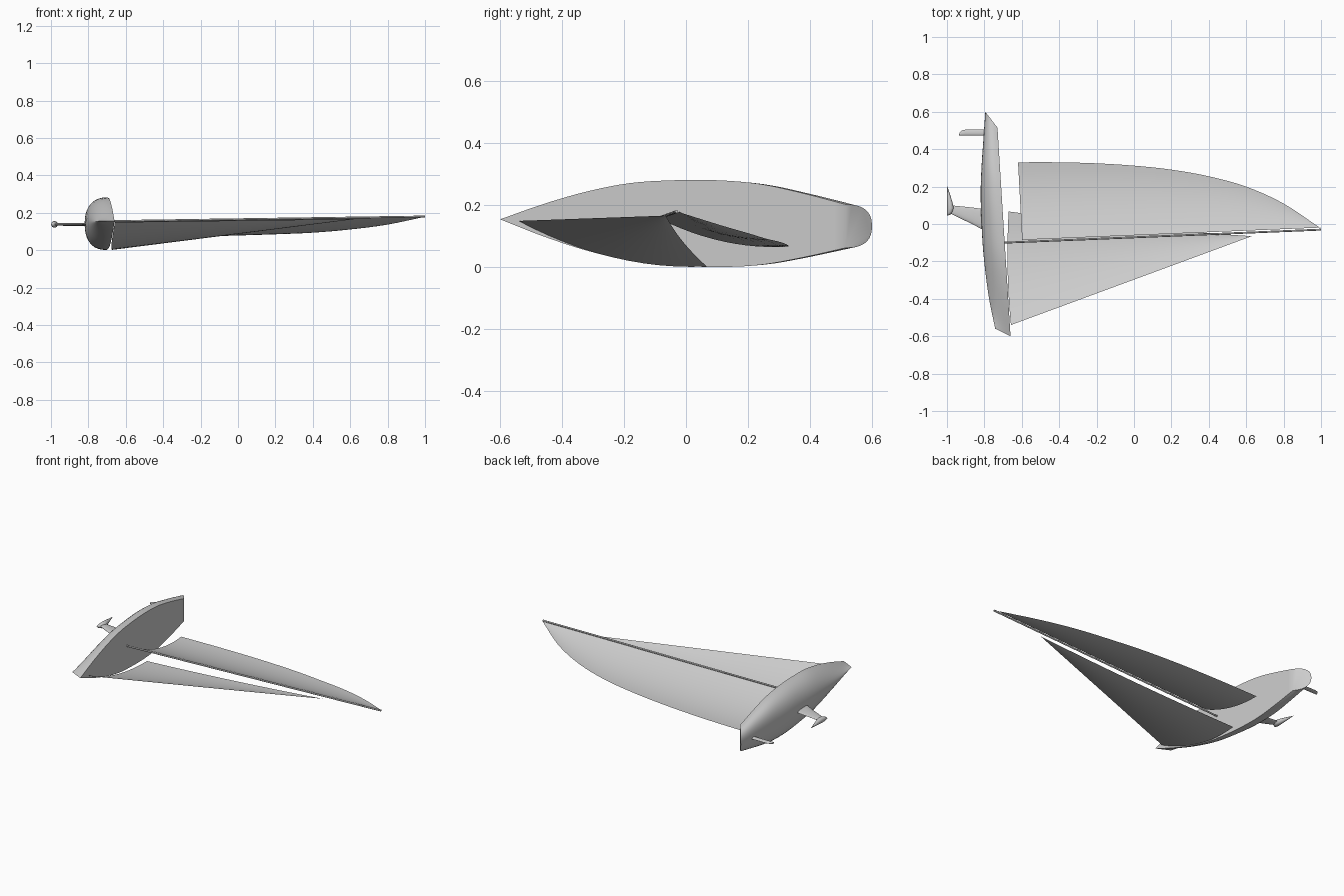
import bpy, bmesh, math
from mathutils import Vector

if "Cube" in bpy.data.objects:
    bpy.data.objects.remove(bpy.data.objects["Cube"])

grey = bpy.data.materials.new("light_grey")
grey.diffuse_color = (0.6, 0.6, 0.6, 1)
grey.use_nodes = True
grey.node_tree.nodes["Principled BSDF"].inputs["Base Color"].default_value = grey.diffuse_color


def spline(vals, t):
    """Smooth value at t (0..1) through evenly spaced values."""
    n = len(vals) - 1
    i = min(int(t * n), n - 1)
    f = t * n - i
    b, c = vals[i], vals[i + 1]
    a = vals[i - 1] if i > 0 else 2 * b - c
    d = vals[i + 2] if i + 2 <= n else 2 * c - b
    return b + 0.5 * f * (c - a + f * (2*a - 5*b + 4*c - d + f * (3*(b - c) + d - a)))


def skin(name, rows, closed=False, caps=False, angle=40):
    """Join rows of points into a surface; closed rows make a tube."""
    bm = bmesh.new()
    vs = [[bm.verts.new(p) for p in r] for r in rows]
    n = len(rows[0])
    for r, s in zip(vs, vs[1:]):
        for j in range(n if closed else n - 1):
            k = (j + 1) % n
            bm.faces.new((r[j], r[k], s[k], s[j]))
    if caps:
        bm.faces.new(vs[0][::-1])
        bm.faces.new(vs[-1])
    bmesh.ops.remove_doubles(bm, verts=bm.verts, dist=0.0002)
    bmesh.ops.recalc_face_normals(bm, faces=bm.faces)
    me = bpy.data.meshes.new(name)
    bm.to_mesh(me)
    bm.free()
    me.materials.append(grey)
    ob = bpy.data.objects.new(name, me)
    bpy.context.collection.objects.link(ob)
    bpy.ops.object.select_all(action='DESELECT')
    ob.select_set(True)
    bpy.context.view_layer.objects.active = ob
    bpy.ops.object.shade_smooth_by_angle(angle=math.radians(angle))
    return ob


# Hull lying on its side: deck faces +x, bow at -y, raked stem and transom
beam = [0.0, .052, .095, .125, .137, .14, .131, .104, .07]
keel_x = [-.742, -.772, -.793, -.808, -.816, -.82, -.815, -.805, -.795]
rows = []
for i in range(33):
    t = i / 32
    sheer = Vector((-.66 - .07 * t, -.6 + 1.115 * t, .155 - .022 * t))
    bottom = Vector((spline(keel_x, t), -.56 + 1.16 * t, .155 - .022 * t))
    hw = max(spline(beam, t), 0)
    p = 2 / (1.5 + 1.0 * min(t * 1.3, 1))      # V bow to full stern
    row = []
    for j in range(21):
        a = math.pi * j / 20
        c, s = math.cos(a), abs(math.sin(a))
        if j in (0, 20):
            s = 0
        q = sheer.lerp(bottom, s ** p)
        q.z += hw * math.copysign(abs(c) ** p, c)
        row.append(q)
    rows.append(row)
skin("hull", rows, closed=True, caps=True)


# Fins: thin foil sections stacked downward from the hull (towards -x)
def fin(name, sections, z, thick):
    rings = []
    for x, y0, y1 in sections:
        ring = []
        for k in range(16):
            a = 2 * math.pi * k / 16
            f = (1 - math.cos(a)) / 2
            ring.append((x, y0 + (y1 - y0) * f,
                         z + thick * math.sin(a) * (1.25 - .5 * f)))
        rings.append(ring)
    skin(name, rings, closed=True, caps=True)


fin("keel_fin", [(-.79, -.04, .08), (-.82, -.025, .082), (-.865, .0, .088),
                 (-.94, .035, .096), (-.98, .055, .1)], .139, .007)
fin("rudder", [(-.77, .473, .505), (-.9, .473, .505), (-.922, .473, .5),
               (-.932, .473, .49), (-.935, .473, .479)], .134, .005)

# Ballast bulb: teardrop along the hull direction
rings = []
for y, r in [(.045, .001), (.05, .009), (.065, .015), (.085, .018), (.11, .015),
             (.15, .009), (.18, .004), (.2, .0008)]:
    cx = -1 + r + .001
    rings.append([(cx + r * math.cos(k * math.pi / 8), y,
                   .138 + r * math.sin(k * math.pi / 8)) for k in range(16)])
skin("ballast_bulb", rings, closed=True, caps=True)

# Mast
foot, top = Vector((-.7, -.1, .155)), Vector((1.0, -.03, .18))
rings = [[c + Vector((0, .005 * math.cos(k * math.pi / 6), .005 * math.sin(k * math.pi / 6)))
          for k in range(12)] for c in (foot, top)]
skin("mast", rings, closed=True, caps=True)

# Mainsail: cambered sheet with a rounded trailing edge
leech_y = [.33, .33, .325, .313, .292, .257, .202, .112, -.022]
leech_z = [.067, .07, .074, .079, .085, .093, .11, .136, .178]
rows = []
for i in range(33):
    u = i / 32
    luff = foot.lerp(top, .06 + .938 * u) + Vector((0, .011, 0))
    leech = Vector((-.62 + 1.617 * u, spline(leech_y, u), spline(leech_z, u)))
    chord = (leech - luff).length
    rows.append([luff.lerp(leech, v / 12) - Vector((0, 0, .27 * chord * v / 12 * (1 - v / 12)))
                 for v in range(13)])
skin("mainsail", rows, angle=60)

# Jib: cambered triangular sheet
tack, head, clew = Vector((-.658, -.54, .15)), Vector((.63, -.065, .167)), Vector((-.67, .067, .003))
rows = []
for i in range(25):
    u = i / 24
    luff = tack.lerp(head, u)
    leech = clew.lerp(head, u) - Vector((0, .05 * u * (1 - u), 0))
    row = []
    for j in range(13):
        v = j / 12
        b = 4 * v * (1 - v) * (1 - u)
        row.append(luff.lerp(leech, v) - Vector((.012 * b, 0, .044 * b)))
    rows.append(row)
skin("jib", rows, angle=60)
